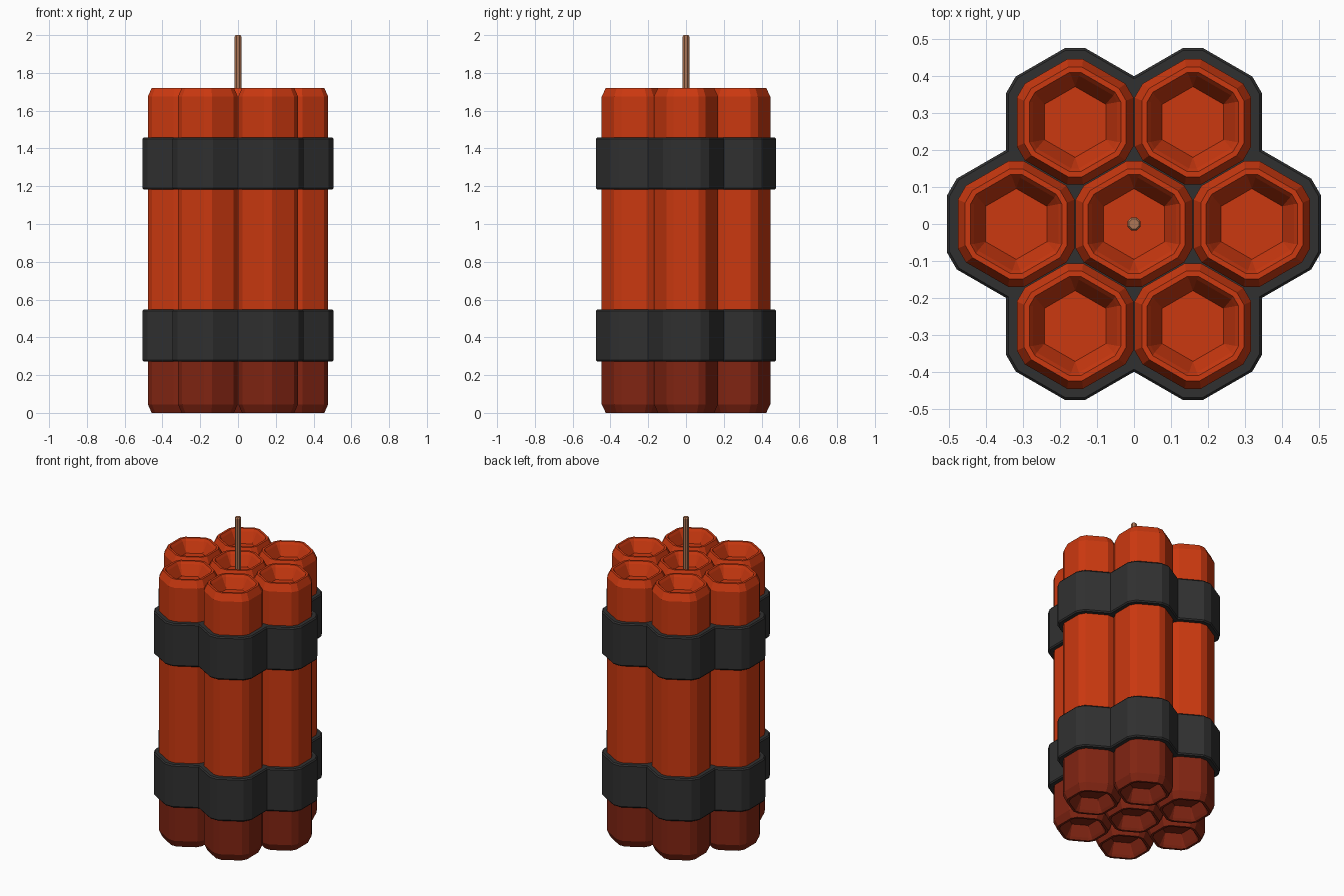
import bpy, bmesh, math
from mathutils import Vector

if "Cube" in bpy.data.objects:
    bpy.data.objects.remove(bpy.data.objects["Cube"])

SPACING = 0.319


def material(name, rgb):
    m = bpy.data.materials.new(name)
    m.diffuse_color = (*rgb, 1)
    m.use_nodes = True
    m.node_tree.nodes["Principled BSDF"].inputs["Base Color"].default_value = m.diffuse_color
    return m


RED = material("red casing", (0.60, 0.04, 0.005))
DARK = material("dark red base", (0.22, 0.018, 0.006))
BLACK = material("black strap", (0.03, 0.03, 0.03))
BROWN = material("brown fuse", (0.43, 0.18, 0.09))


def polar(r, deg):
    return Vector((r * math.cos(math.radians(deg)), r * math.sin(math.radians(deg))))


def corner(apothem, cut, deg):
    """Two points of one chamfered hexagon corner, in anticlockwise order."""
    r = apothem / math.cos(math.pi / 6)
    v = polar(r, deg)
    return [v + (polar(r, deg + s * 60) - v) * (cut / r) for s in (-1, 1)]


def hexagon(apothem, cut):
    return [p for k in range(6) for p in corner(apothem, cut, 30 + 60 * k)]


def strap_outline(apothem, cut):
    """Outline wrapped round the six outer tubes."""
    pts = []
    for k in range(6):
        a = 60 * k
        c = polar(SPACING, a)
        for d in (-30, 30):
            pts += [c + p for p in corner(apothem, cut, a + d)]
        notch = apothem / math.cos(math.pi / 6) + SPACING / math.sqrt(3)
        pts.append(polar(notch, a + 30))
    return pts


def loft(name, rings, mats, centre=(0, 0), split=None):
    """Skin a stack of (z, outline) rings and cap both ends."""
    bm = bmesh.new()
    loops = [[bm.verts.new((p[0], p[1], z)) for p in pts] for z, pts in rings]
    n = len(loops[0])
    for lo, hi in zip(loops, loops[1:]):
        for i in range(n):
            j = (i + 1) % n
            bm.faces.new((lo[i], lo[j], hi[j], hi[i]))
    bm.faces.new(loops[0][::-1])
    bm.faces.new(loops[-1])
    bmesh.ops.remove_doubles(bm, verts=bm.verts, dist=0.0005)
    bmesh.ops.recalc_face_normals(bm, faces=bm.faces)
    if split is not None:
        for f in bm.faces:
            f.material_index = int(f.calc_center_median().z < split)
    me = bpy.data.meshes.new(name)
    bm.to_mesh(me)
    bm.free()
    for m in mats:
        me.materials.append(m)
    ob = bpy.data.objects.new(name, me)
    ob.location = (*centre, 0)
    bpy.context.collection.objects.link(ob)


# Tubes: chamfered ends with a recessed cup at top and bottom
HEIGHT, SPLIT = 1.72, 0.41
end = [(0.08, 0.083, 0), (0.015, 0.114, 0.012), (0, 0.124, 0.018),
       (0, 0.138, 0.022), (0.045, 0.158, 0.025)]
rings = [(z, hexagon(a, c)) for z, a, c in end]
rings.append((SPLIT, hexagon(0.158, 0.025)))
rings += [(HEIGHT - z, hexagon(a, c)) for z, a, c in reversed(end)]
centres = [Vector((0, 0))] + [polar(SPACING, 60 * k) for k in range(6)]
for i, c in enumerate(centres):
    loft(f"tube_{i + 1}", rings, [RED, DARK], c, SPLIT)

# Straps: two bands following the bundle outline
for name, z0, z1 in (("lower_strap", 0.272, 0.548), ("upper_strap", 1.182, 1.458)):
    inner, outer = strap_outline(0.181, 0.03), strap_outline(0.187, 0.03)
    loft(name, [(z0, inner), (z0 + 0.008, outer), (z1 - 0.008, outer), (z1, inner)], [BLACK])

# Fuse: thin eight-sided cord standing in the middle cup
def octagon(r):
    return [polar(r, 22.5 + 45 * k) for k in range(8)]

loft("fuse", [(1.63, octagon(0.019)), (1.993, octagon(0.019)), (2.0, octagon(0.014))], [BROWN])
